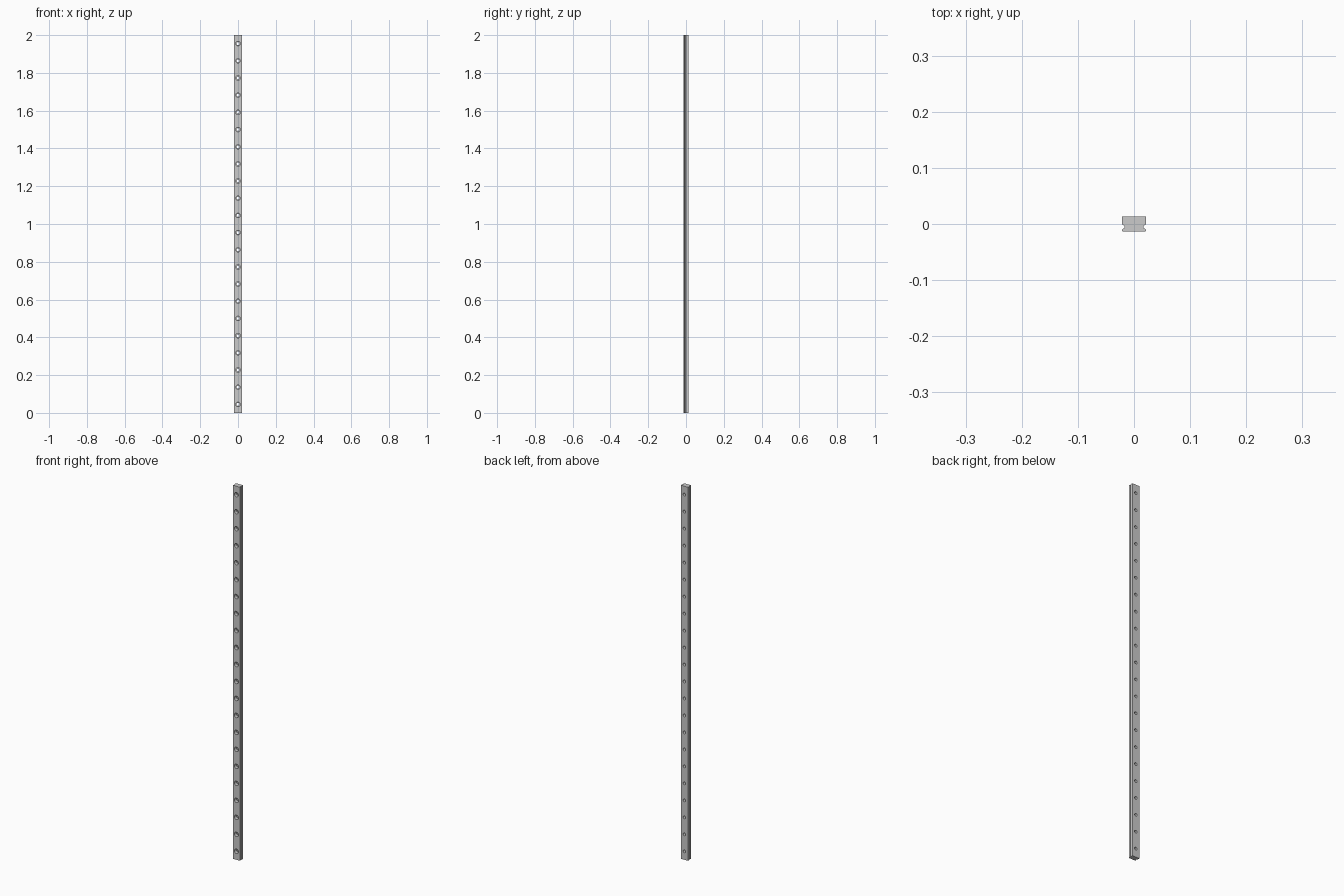
import bpy, bmesh, math

if "Cube" in bpy.data.objects:
    bpy.data.objects.remove(bpy.data.objects["Cube"])

LENGTH, HOLES, END = 2.0, 22, 0.045
FRONT, BACK = -0.0137, 0.0137


def make_object(name, bm):
    bmesh.ops.recalc_face_normals(bm, faces=bm.faces)
    mesh = bpy.data.meshes.new(name)
    bm.to_mesh(mesh)
    bm.free()
    obj = bpy.data.objects.new(name, mesh)
    bpy.context.collection.objects.link(obj)
    return obj


# Rail: half cross-section (x, y), mirrored and extruded upwards
half = [(0.0200, FRONT), (0.0210, FRONT + 0.001), (0.0210, -0.0098),
        (0.0165, -0.0065), (0.0165, -0.0040), (0.0210, -0.0005),
        (0.0210, BACK - 0.0005), (0.0205, BACK)]
outline = half + [(-x, y) for x, y in reversed(half)]
bm = bmesh.new()
face = bm.faces.new([bm.verts.new((x, y, 0)) for x, y in outline])
ext = bmesh.ops.extrude_face_region(bm, geom=[face])
top = [v for v in ext["geom"] if isinstance(v, bmesh.types.BMVert)]
bmesh.ops.translate(bm, verts=top, vec=(0, 0, LENGTH))
rail = make_object("guide_rail", bm)

# Counterbored bolt holes: stepped plugs (radius, y) along the rail
steps = [(0.012, FRONT - 0.01), (0.012, 0.0030), (0.0075, 0.0030), (0.0075, BACK + 0.01)]
SIDES = 32
bm = bmesh.new()
for i in range(HOLES):
    z = END + i * (LENGTH - 2 * END) / (HOLES - 1)
    rings = [[bm.verts.new((r * math.cos(2 * math.pi * k / SIDES), y,
                            z + r * math.sin(2 * math.pi * k / SIDES)))
              for k in range(SIDES)] for r, y in steps]
    for a, b in zip(rings, rings[1:]):
        for k in range(SIDES):
            n = (k + 1) % SIDES
            bm.faces.new((a[k], a[n], b[n], b[k]))
    bm.faces.new(rings[0])
    bm.faces.new(rings[-1])
cutter = make_object("bolt_hole_cutter", bm)
cutter.hide_render = True

# Cut the holes, then discard the plugs
bpy.context.view_layer.objects.active = rail
rail.select_set(True)
mod = rail.modifiers.new("bolt_holes", "BOOLEAN")
mod.operation = "DIFFERENCE"
mod.solver = "EXACT"
mod.object = cutter
bpy.ops.object.modifier_apply(modifier=mod.name)
bpy.data.objects.remove(cutter, do_unlink=True)
bpy.ops.object.shade_smooth_by_angle(angle=math.radians(25))
